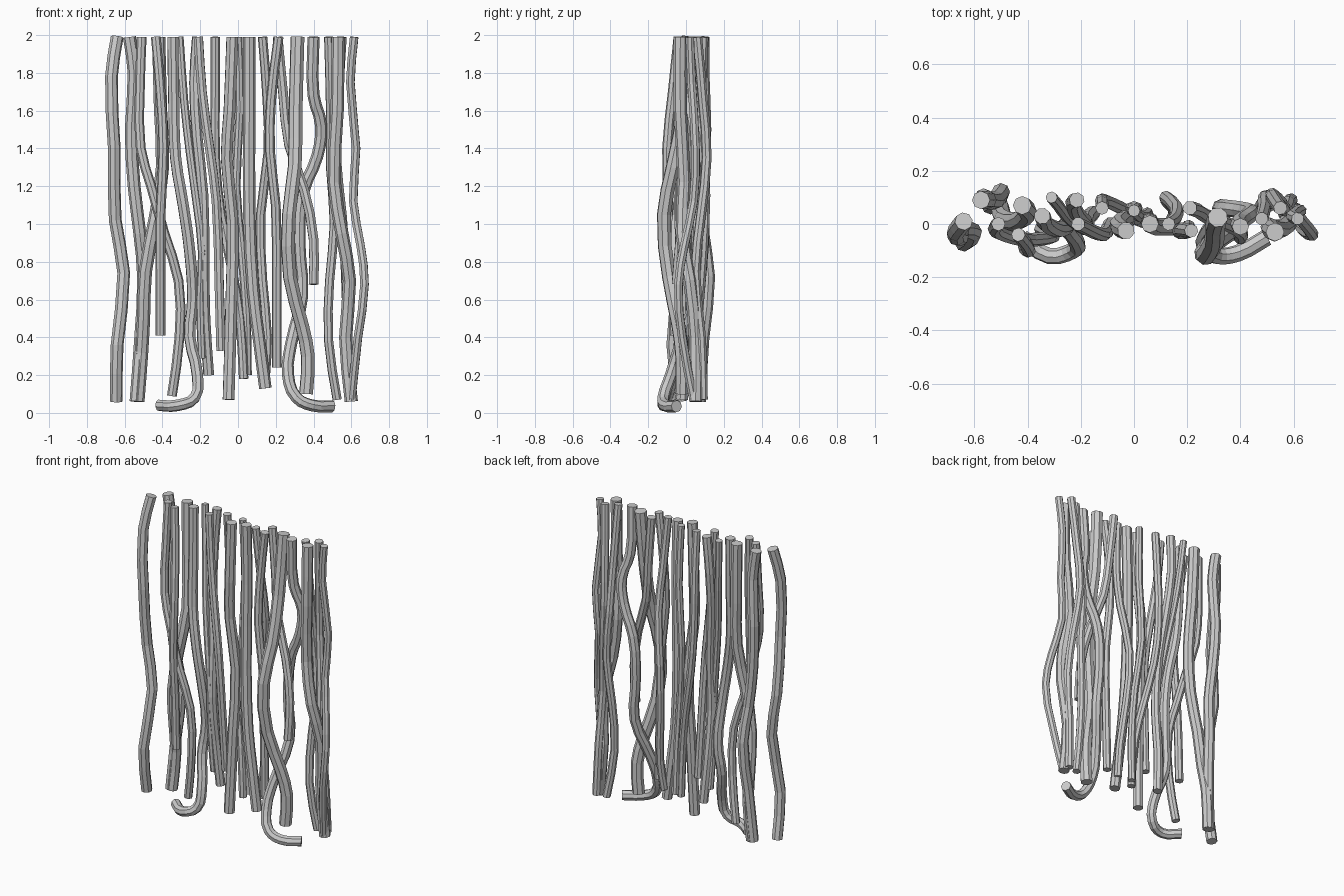
import bpy


def vine(name, r, pts, res=2):
    """Octagonal flat-faced tube following a path of (x, y, z) points."""
    cu = bpy.data.curves.new(name, 'CURVE')
    cu.dimensions = '3D'
    cu.bevel_depth = r
    cu.bevel_resolution = 2
    cu.use_fill_caps = True
    cu.resolution_u = res
    sp = cu.splines.new('BEZIER')
    sp.use_smooth = False
    sp.bezier_points.add(len(pts) - 1)
    for bp, p in zip(sp.bezier_points, pts):
        bp.co = p
        bp.handle_left_type = bp.handle_right_type = 'AUTO'
    ob = bpy.data.objects.new(name, cu)
    bpy.context.collection.objects.link(ob)
    bpy.ops.object.select_all(action='DESELECT')
    ob.select_set(True)
    bpy.context.view_layer.objects.active = ob
    bpy.ops.object.convert(target='MESH')
    bpy.ops.object.shade_flat()


T = 1.99  # height of the cut tops

# left group
vine("vine_01", .034, [(-.64, .01, T), (-.67, -.03, 1.78), (-.655, -.05, 1.4),
                       (-.65, -.02, 1.02), (-.605, -.03, .74), (-.64, -.07, .36), (-.645, -.03, .06)])
vine("vine_02", .034, [(-.575, .09, T), (-.55, .09, 1.8), (-.565, .1, 1.5), (-.55, .09, 1.2),
                       (-.52, .09, .95), (-.50, .12, .72), (-.515, .09, .4), (-.54, .07, .06)])
vine("vine_03", .026, [(-.51, 0, T), (-.52, -.01, 1.7), (-.515, -.03, 1.4), (-.46, -.05, 1.2),
                       (-.39, -.06, .95), (-.315, -.05, .7), (-.31, -.04, .4), (-.35, -.02, .09)])
vine("vine_04", .035, [(-.42, .07, T), (-.41, .06, 1.6), (-.40, .04, 1.3), (-.44, .01, 1.02),
                       (-.49, .02, .75), (-.50, .05, .5), (-.51, .08, .32), (-.53, .07, .06)])
vine("vine_05_short", .026, [(-.435, -.04, T), (-.41, -.07, 1.7), (-.395, -.1, 1.4), (-.41, -.09, 1.05),
                             (-.41, -.07, .75), (-.41, -.06, .41)])
vine("hooked_vine_left", .031, [(-.345, .03, T), (-.34, .02, 1.65), (-.33, 0, 1.35), (-.29, -.02, 1.1),
                                (-.255, -.01, .85), (-.24, .01, .6), (-.255, -.01, .4), (-.215, -.07, .2),
                                (-.23, -.1, .08), (-.32, -.12, .04), (-.42, -.05, .04)], 3)
vine("vine_07", .022, [(-.31, .1, T), (-.285, .07, 1.65), (-.255, .03, 1.38), (-.22, .0, 1.12),
                       (-.19, -.02, .85), (-.20, 0, .6), (-.19, .02, .29)])
vine("vine_08", .029, [(-.215, .09, T), (-.23, .08, 1.75), (-.215, .04, 1.45), (-.185, .01, 1.15),
                       (-.18, -.01, .8), (-.175, .02, .5), (-.155, .04, .2)])

# middle group
vine("vine_09", .026, [(-.21, 0, T), (-.19, -.01, 1.7), (-.15, -.03, 1.4), (-.115, -.04, 1.12),
                       (-.1, -.02, .7), (-.09, 0, .33)])
vine("vine_10", .025, [(-.12, .06, T), (-.12, .08, 1.7), (-.12, .09, 1.35), (-.09, .08, 1.05),
                       (-.03, .05, .75), (.01, .02, .5), (.03, .01, .18)])
vine("vine_11", .033, [(-.03, -.025, T), (-.045, -.02, 1.6), (-.06, 0, 1.35), (-.03, .02, 1.02),
                       (-.035, 0, .6), (-.05, -.02, .07)])
vine("vine_12", .023, [(0, .05, T), (.01, .06, 1.6), (-.01, .06, 1.2), (.02, .03, .85),
                       (.045, .03, .5), (.05, .04, .2)])
vine("vine_13", .033, [(.06, 0, T), (.06, .01, 1.6), (.06, 0, 1.05), (.08, -.01, .65),
                       (.11, -.01, .4), (.145, -.01, .13)])
vine("vine_14", .025, [(.13, 0, T), (.155, .02, 1.65), (.16, .06, 1.38), (.12, .1, 1.05),
                       (.13, .08, .7), (.155, .05, .4), (.145, .02, .2)])
vine("vine_15_short", .027, [(.21, .06, T), (.24, .05, 1.68), (.27, .03, 1.42), (.35, 0, 1.18),
                             (.40, -.03, .92), (.40, -.05, .68)])
vine("vine_16", .026, [(.215, -.025, T), (.175, -.02, 1.65), (.17, -.03, 1.38), (.2, -.03, 1.1),
                       (.205, -.02, .65), (.205, -.01, .24)])

# right group
vine("vine_17_thick", .038, [(.315, .025, T), (.305, -.01, 1.6), (.3, -.07, 1.3), (.27, -.117, 1.05),
                             (.275, -.09, .72), (.34, -.04, .46), (.37, -.02, .3), (.36, -.02, .1)])
vine("hooked_vine_right", .032, [(.4, -.01, T), (.4, .01, 1.68), (.44, .04, 1.52), (.42, .05, 1.36),
                                 (.345, .06, 1.17), (.325, .06, .9), (.34, .05, .62), (.28, -.03, .36),
                                 (.265, -.08, .2), (.31, -.12, .08), (.39, -.11, .04), (.5, -.05, .035)], 3)
vine("vine_19", .025, [(.48, .02, T), (.49, .06, 1.6), (.49, .1, 1.3), (.51, .1, 1.0),
                       (.485, .08, .7), (.48, .06, .38), (.525, .08, .07)])
vine("vine_20_thick", .035, [(.53, -.03, T), (.525, -.03, 1.6), (.51, -.01, 1.22), (.55, -.02, .95),
                             (.59, .02, .7), (.57, .05, .4), (.6, .05, .06)])
vine("vine_21", .026, [(.55, .06, T), (.53, .09, 1.65), (.52, .11, 1.35), (.55, .08, 1.05),
                       (.57, .05, .75), (.58, .08, .4), (.59, .09, .07)])
vine("vine_22", .024, [(.615, .02, T), (.595, .03, 1.75), (.625, .05, 1.4), (.61, .04, 1.12),
                       (.65, -.01, .88), (.67, -.04, .68), (.635, -.02, .4), (.6, .04, .07)])
